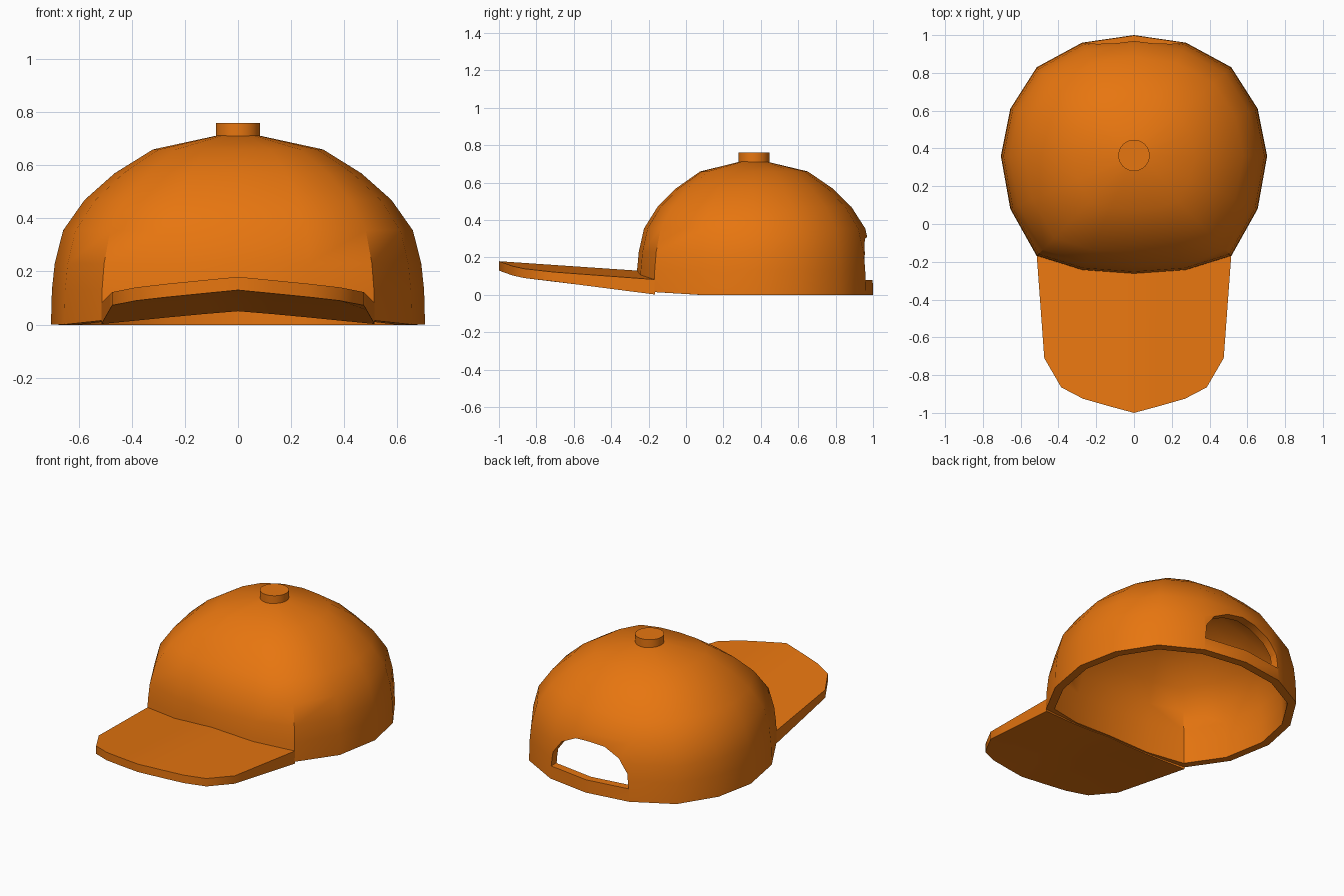
import bpy, bmesh, math

default = bpy.data.objects.get("Cube")
if default:
    bpy.data.objects.remove(default, do_unlink=True)

orange = bpy.data.materials.new("orange_cloth")
orange.use_nodes = True
colour = (0.80, 0.18, 0.005, 1)
orange.diffuse_color = colour
orange.node_tree.nodes["Principled BSDF"].inputs["Base Color"].default_value = colour

CENTRE_Y = 0.36


def make_object(name, bm):
    bmesh.ops.recalc_face_normals(bm, faces=bm.faces)
    mesh = bpy.data.meshes.new(name)
    bm.to_mesh(mesh)
    bm.free()
    obj = bpy.data.objects.new(name, mesh)
    bpy.context.collection.objects.link(obj)
    mesh.materials.append(orange)
    return obj


def select_only(obj):
    bpy.ops.object.select_all(action='DESELECT')
    obj.select_set(True)
    bpy.context.view_layer.objects.active = obj


def smooth(obj, angle=40):
    select_only(obj)
    bpy.ops.object.shade_smooth_by_angle(angle=math.radians(angle))


def mirrored(half):
    """Half outline starting on x = 0, completed to run from -x to +x."""
    return [(-x, y) for x, y in reversed(half[1:])] + half


# Crown: sixteen-sided outline, scaled and stacked into a dome
half = [(0, -0.625), (0.275, -0.605), (0.515, -0.53), (0.655, -0.28),
        (0.705, 0), (0.655, 0.25), (0.515, 0.47), (0.275, 0.60), (0, 0.64)]
outline = half + [(-x, y) for x, y in reversed(half[1:-1])]
rings = [(0, 1), (0.13, 0.995), (0.23, 0.98), (0.355, 0.935), (0.47, 0.82),
         (0.57, 0.66), (0.66, 0.455), (0.712, 0.115)]
n = len(outline)

bm = bmesh.new()
levels = []
for z, s in rings:
    levels.append([bm.verts.new((x * s, y * s + CENTRE_Y, z)) for x, y in outline])
for low, high in zip(levels, levels[1:]):
    for i in range(n):
        j = (i + 1) % n
        bm.faces.new((low[i], low[j], high[j], high[i]))
pole = bm.verts.new((0, CENTRE_Y, 0.716))
for i in range(n):
    bm.faces.new((levels[-1][i], levels[-1][(i + 1) % n], pole))
# the front hem arches up over the brim
for i, lift in ((0, 0.055), (1, 0.035), (2, 0.015)):
    levels[0][i].co.z = levels[0][-i].co.z = lift
crown = make_object("crown", bm)

shell = crown.modifiers.new("shell", 'SOLIDIFY')
shell.thickness = 0.05
shell.offset = -1

# Arched opening above the back strap
arch = mirrored([(0, 0.31), (0.1, 0.30), (0.2, 0.25), (0.26, 0.17), (0.27, 0.08)])
bm = bmesh.new()
face = bm.faces.new([bm.verts.new((x, 0.6, z)) for x, z in arch])
out = bmesh.ops.extrude_face_region(bm, geom=[face])
bmesh.ops.translate(bm, vec=(0, 0.6, 0),
                    verts=[v for v in out["geom"] if isinstance(v, bmesh.types.BMVert)])
cutter = make_object("opening_cutter", bm)
cutter.hide_render = True

cut = crown.modifiers.new("opening", 'BOOLEAN')
cut.operation = 'DIFFERENCE'
cut.solver = 'EXACT'
cut.object = cutter
select_only(crown)
for modifier in ("shell", "opening"):
    bpy.ops.object.modifier_apply(modifier=modifier)
bpy.data.objects.remove(cutter, do_unlink=True)
smooth(crown)

# Brim: arched sheet lofted from the crown to the rounded front edge
front = mirrored([(0, -1.0), (0.13, -0.965), (0.27, -0.925), (0.385, -0.865), (0.475, -0.71)])
back = mirrored([(0, -0.225), (0.14, -0.22), (0.275, -0.205), (0.4, -0.185), (0.515, -0.165)])
ROWS = 4

bm = bmesh.new()
top, under = [], []
for r in range(ROWS + 1):
    t = r / ROWS
    upper, lower = [], []
    for (fx, fy), (bx, by) in zip(front, back):
        x, y = fx + (bx - fx) * t, fy + (by - fy) * t
        z = 0.112 - 0.068 * y - 0.08 * abs(x)
        thickness = 0.05 + 0.03 * max(0, min(1, (y + 0.71) / 0.54))
        upper.append(bm.verts.new((x, y, z)))
        lower.append(bm.verts.new((x, y, z - thickness)))
    top.append(upper)
    under.append(lower)
cols = len(front)
for sheet in (top, under):
    for r in range(ROWS):
        for c in range(cols - 1):
            bm.faces.new((sheet[r][c], sheet[r][c + 1], sheet[r + 1][c + 1], sheet[r + 1][c]))
for r in (0, ROWS):
    for c in range(cols - 1):
        bm.faces.new((top[r][c], top[r][c + 1], under[r][c + 1], under[r][c]))
for c in (0, cols - 1):
    for r in range(ROWS):
        bm.faces.new((top[r][c], top[r + 1][c], under[r + 1][c], under[r][c]))
smooth(make_object("brim", bm))

# Button on top of the crown
bpy.ops.mesh.primitive_cylinder_add(vertices=32, radius=0.083, depth=0.06,
                                    location=(0, 0.363, 0.73))
button = bpy.context.object
button.name = "top_button"
button.data.materials.append(orange)
smooth(button)
